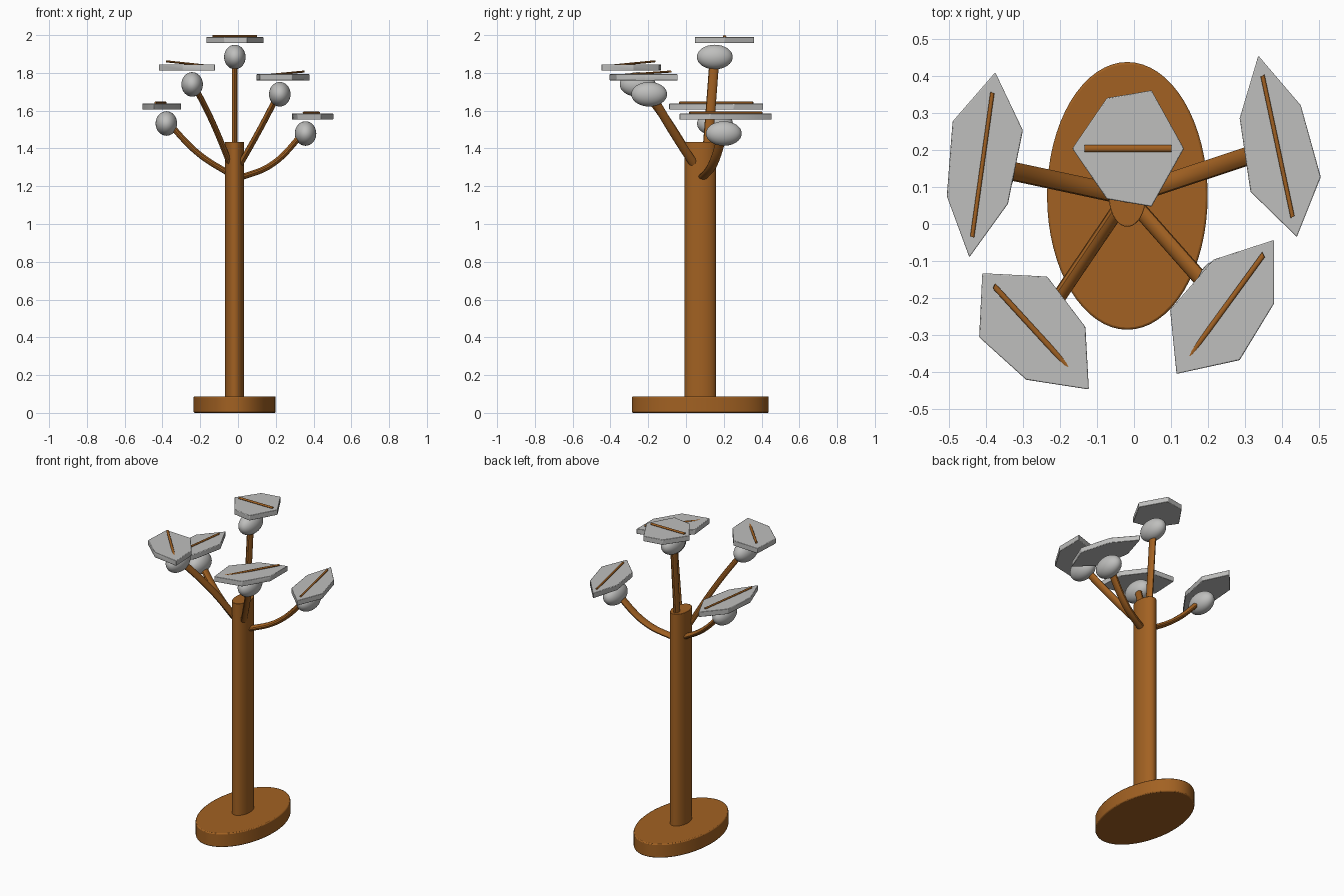
import bpy
import bmesh
import math
from mathutils import Vector

if "Cube" in bpy.data.objects:
    bpy.data.objects.remove(bpy.data.objects["Cube"], do_unlink=True)

OVAL = 1.667               # depth to width ratio of every round section
AXIS = Vector((-0.018, 0.076, 0))
UP = Vector((0, 0, 1))
THICKNESS = 0.033


def make_material(name, colour):
    mat = bpy.data.materials.new(name)
    mat.use_nodes = True
    mat.diffuse_color = colour
    mat.node_tree.nodes["Principled BSDF"].inputs["Base Color"].default_value = colour
    return mat


wood = make_material("warm brown wood", (0.36, 0.12, 0.016, 1))
grey = make_material("pale grey", (0.52, 0.52, 0.51, 1))


def select_only(obj):
    bpy.ops.object.select_all(action='DESELECT')
    obj.select_set(True)
    bpy.context.view_layer.objects.active = obj


def add_object(name, data):
    obj = bpy.data.objects.new(name, data)
    bpy.context.collection.objects.link(obj)
    return obj


def finish(obj, name, mat):
    """Name, colour and shade the part."""
    obj.name = name
    obj.data.materials.clear()
    obj.data.materials.append(mat)
    select_only(obj)
    bpy.ops.object.shade_smooth_by_angle(angle=math.radians(35))


def add_bevel(obj, width):
    mod = obj.modifiers.new("soft edge", 'BEVEL')
    mod.width = width
    mod.segments = 2
    mod.limit_method = 'ANGLE'


def set_scale(obj, scale):
    obj.scale = scale
    bpy.ops.object.transform_apply(location=False, rotation=False, scale=True)


def column(name, radius, bottom, top, soft):
    """Upright oval cylinder on the central axis."""
    bpy.ops.mesh.primitive_cylinder_add(vertices=64, radius=radius, depth=top - bottom,
                                        location=AXIS + UP * (top + bottom) / 2)
    obj = bpy.context.object
    set_scale(obj, (1, OVAL, 1))
    add_bevel(obj, soft)
    finish(obj, name, wood)


def tube(name, points, radius):
    """Smooth tube of oval section through the points."""
    curve = bpy.data.curves.new(name, 'CURVE')
    curve.dimensions = '3D'
    curve.bevel_depth = radius
    curve.bevel_resolution = 4
    curve.use_fill_caps = True
    spline = curve.splines.new('BEZIER')
    spline.bezier_points.add(len(points) - 1)
    for knot, point in zip(spline.bezier_points, points):
        knot.co = (point.x, point.y / OVAL, point.z)
        knot.handle_left_type = knot.handle_right_type = 'AUTO'
    select_only(add_object(name, curve))
    bpy.ops.object.convert(target='MESH')
    obj = bpy.context.object
    set_scale(obj, (1, OVAL, 1))
    finish(obj, name, wood)


def bulb(name, centre):
    """Egg-shaped support under a plate."""
    bpy.ops.mesh.primitive_uv_sphere_add(segments=32, ring_count=16, radius=1, location=centre)
    obj = bpy.context.object
    set_scale(obj, (0.057, 0.057 * OVAL, 0.065))
    finish(obj, name, grey)


def plate(name, centre, along, across):
    """Six-sided plate, pointed at both ends and wider towards one of them."""
    outline = [along, along * 0.42 + across, along * -0.38 + across * 0.87,
               -along, along * -0.38 - across * 0.87, along * 0.42 - across]
    bm = bmesh.new()
    lower = bm.faces.new([bm.verts.new(centre + p - UP * THICKNESS) for p in outline])
    extruded = bmesh.ops.extrude_face_region(bm, geom=[lower], use_keep_orig=True)
    raised = [v for v in extruded["geom"] if isinstance(v, bmesh.types.BMVert)]
    bmesh.ops.translate(bm, verts=raised, vec=UP * THICKNESS)
    bmesh.ops.recalc_face_normals(bm, faces=bm.faces)
    mesh = bpy.data.meshes.new(name)
    bm.to_mesh(mesh)
    bm.free()
    obj = add_object(name, mesh)
    add_bevel(obj, 0.003)
    finish(obj, name, grey)


def arm(label, centre, along, across, root_height, sag=0, twig_tilt=0):
    """Curved branch carrying a bulb, a plate and a thin twig laid on the plate."""
    centre, along, across = Vector(centre), Vector((*along, 0)), Vector((*across, 0))

    # Outward direction, following the oval plan
    outward = centre - AXIS
    outward = Vector((outward.x, outward.y / OVAL, 0)).normalized()
    outward.y *= OVAL

    seat = centre - outward * 0.031 - UP * 0.106
    root = AXIS + outward * 0.018 + UP * root_height
    path = [root, (root + seat) / 2 - UP * sag, seat + UP * 0.015]
    tube(label + "_branch", path, 0.0155)
    bulb(label + "_bulb", seat)
    plate(label + "_plate", centre, along, across)

    reach = along * 0.78 + UP * twig_tilt
    middle = centre + UP * 0.004
    tube(label + "_twig", [middle - reach, middle + reach], 0.0055)


# Foot and trunk
column("base", 0.217, 0, 0.088, soft=0.006)
column("trunk", 0.05, 0.08, 1.435, soft=0.002)

# Five arms around the trunk
arm("right_back", (-0.41, 0.16, 1.638), (0.035, 0.25), (0.095, -0.012), 1.26, sag=0.025)
arm("left_back", (0.388, 0.21, 1.585), (0.052, -0.245), (0.095, 0.02), 1.24, sag=0.045)
arm("centre", (-0.016, 0.204, 1.99), (0.151, 0), (0, 0.157), 1.3)
arm("right_front", (-0.266, -0.29, 1.845), (-0.144, 0.157), (0.092, 0.082), 1.29,
    sag=-0.03, twig_tilt=0.012)
arm("left_front", (0.247, -0.224, 1.793), (-0.132, -0.181), (0.094, -0.068), 1.29,
    twig_tilt=-0.01)
